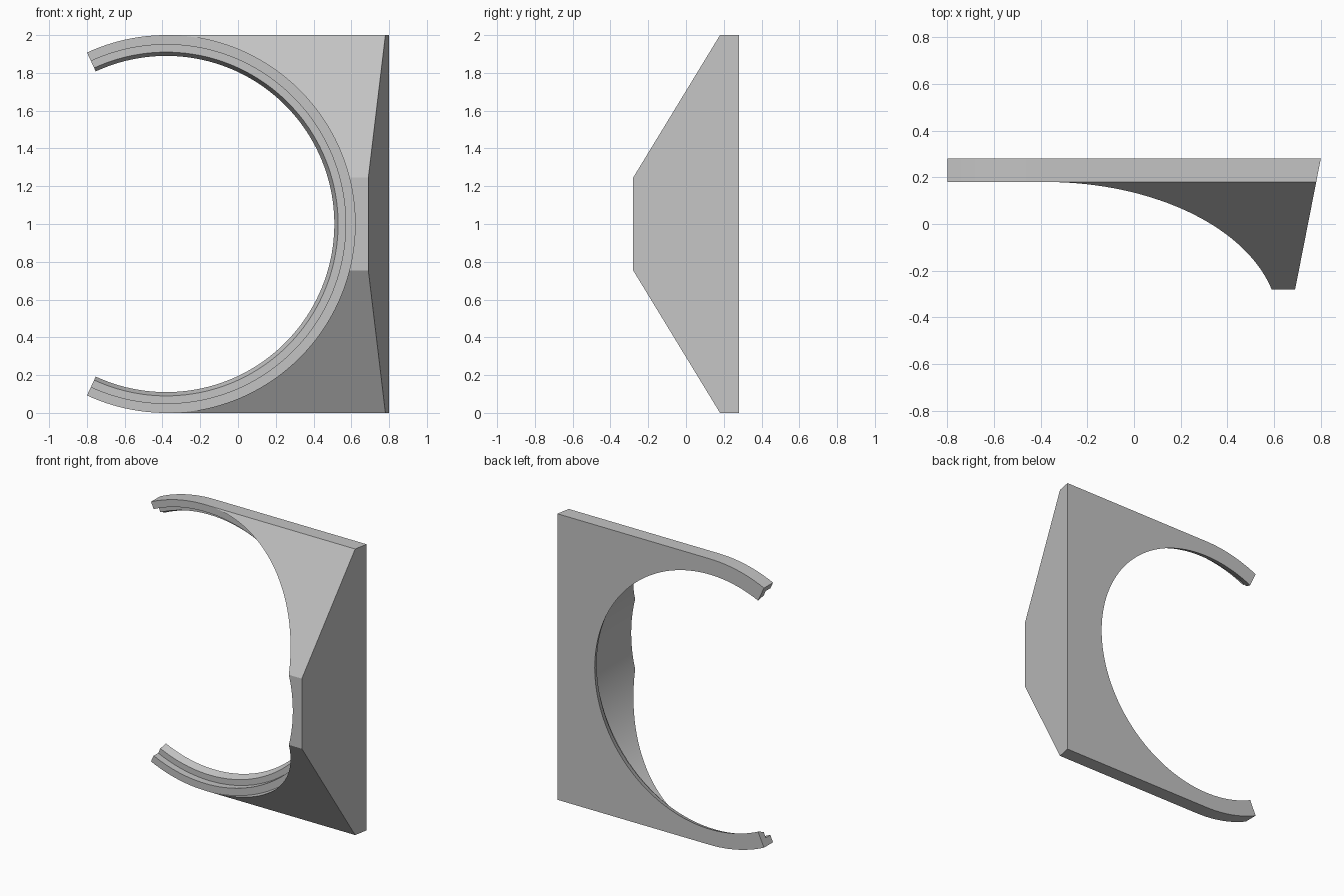
import bpy, bmesh
from math import radians, degrees, asin, sin, cos

cube = bpy.data.objects.get("Cube")
if cube:
    bpy.data.objects.remove(cube)

CX, CZ = -0.38, 1.0              # bore axis
BACK, LIP, FRONT = 0.28, 0.18, -0.28
FLAT = 0.245                     # half height of the flat front land
ARM_END = 114.8                  # arm tip angle, degrees from +x

# Stepped ring section as (radius, y), from outer back round to outer lip
RING = [(1.0, BACK), (0.89, BACK), (0.91, 0.23), (0.95, 0.23), (0.95, LIP), (1.0, LIP)]


def polar(r, y, a):
    return (CX + r * cos(a), y, CZ + r * sin(a))


def ring_section(a):
    return [polar(r, y, a) for r, y in RING]


def body_section(a):
    """Ring section plus the bore wall, sloped front and tapered side."""
    z = CZ + sin(a)
    t = max(0.0, (abs(z - CZ) - FLAT) / (1 - FLAT))
    y = FRONT + t * (LIP - FRONT)
    side = 0.69 + 0.11 * (y - FRONT) / (BACK - FRONT)
    return ring_section(a) + [polar(1.0, y, a), (side, y, z), (0.8, BACK, z)]


def steps(a, b, n):
    return [radians(a + (b - a) * i / n) for i in range(n + 1)]


def loft(bm, sections):
    """Skin closed sections and return the rows of vertices."""
    rows = [[bm.verts.new(p) for p in s] for s in sections]
    n = len(rows[0])
    for r0, r1 in zip(rows, rows[1:]):
        for i in range(n):
            j = (i + 1) % n
            bm.faces.new((r0[i], r0[j], r1[j], r1[i]))
    return rows


bm = bmesh.new()

# Main body round the half bore, with flat top and bottom ends
land = degrees(asin(FLAT))
angles = steps(-90, -land, 36) + steps(-land, land, 14)[1:] + steps(land, 90, 36)[1:]
rows = loft(bm, [body_section(a) for a in angles])
for row in (rows[0], rows[-1]):
    bm.faces.new((row[0], row[5], row[7], row[8]))

# Two arms continuing the ring past the body
for sign in (1, -1):
    arm = loft(bm, [ring_section(sign * a) for a in steps(90, ARM_END, 12)])
    bm.faces.new(arm[-1])

bmesh.ops.remove_doubles(bm, verts=bm.verts, dist=0.0002)
bmesh.ops.dissolve_degenerate(bm, edges=bm.edges, dist=0.00005)
bmesh.ops.recalc_face_normals(bm, faces=bm.faces)
mesh = bpy.data.meshes.new("ring_bracket")
bm.to_mesh(mesh)
bm.free()

bracket = bpy.data.objects.new("ring_bracket", mesh)
bpy.context.collection.objects.link(bracket)

# Plain grey finish
grey = bpy.data.materials.new("light_grey")
grey.use_nodes = True
color = (0.55, 0.55, 0.55, 1)
grey.diffuse_color = color
grey.node_tree.nodes["Principled BSDF"].inputs["Base Color"].default_value = color
mesh.materials.append(grey)

bpy.ops.object.select_all(action="DESELECT")
bracket.select_set(True)
bpy.context.view_layer.objects.active = bracket
bpy.ops.object.shade_smooth_by_angle(angle=radians(20))
